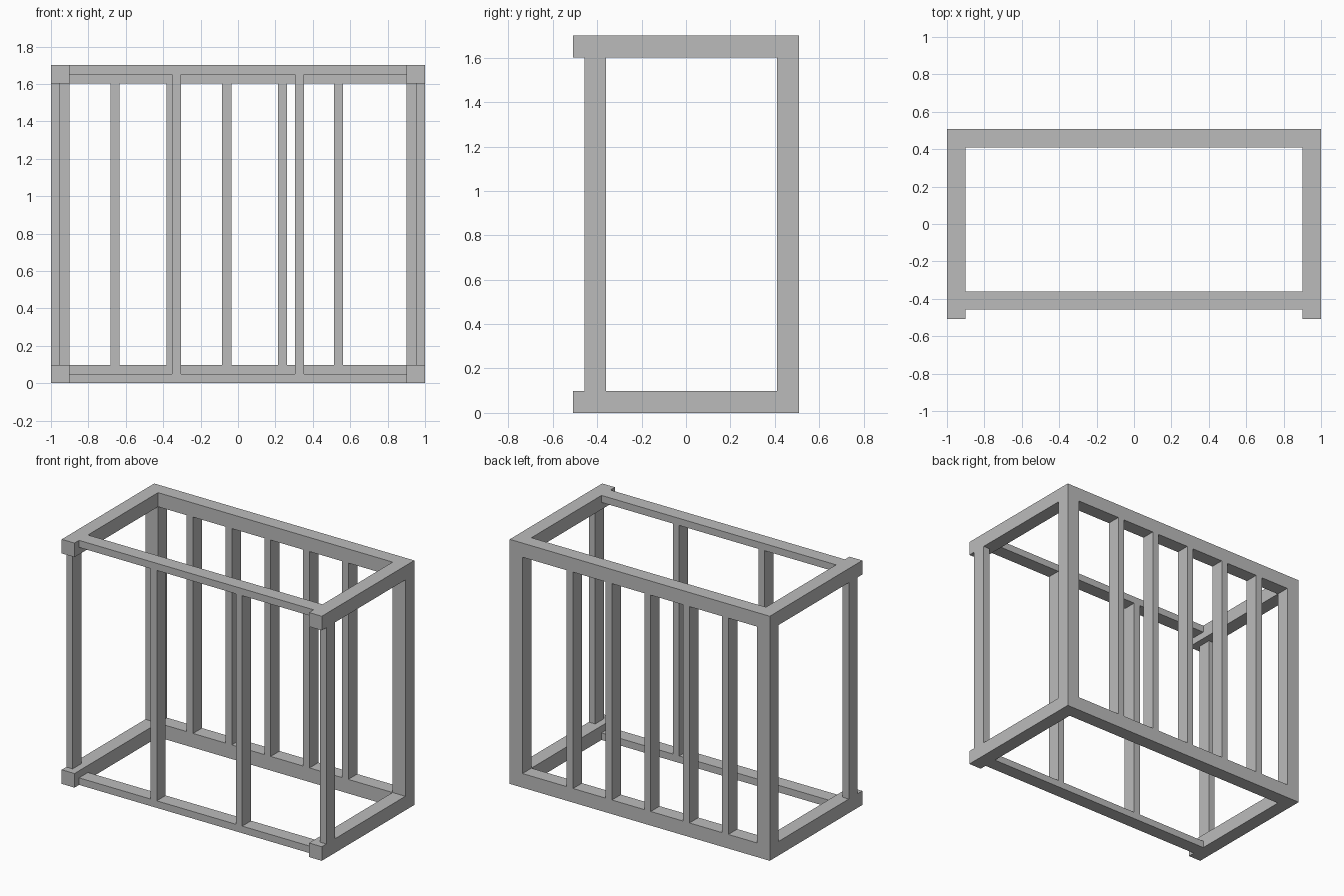
import bpy

cube = bpy.data.objects.get("Cube")
if cube:
    bpy.data.objects.remove(cube, do_unlink=True)

# One plain grey for the whole frame
grey = bpy.data.materials.new("plain grey")
grey.use_nodes = True
grey.diffuse_color = (0.5, 0.5, 0.5, 1)
grey.node_tree.nodes["Principled BSDF"].inputs["Base Color"].default_value = (0.5, 0.5, 0.5, 1)

X, Y, H = 1.0, 0.508, 1.7      # half width, half depth, height
T = 0.098                      # thick timber
S = T / 2                      # thin timber
BACK = Y - T                   # inner face of the back wall
FRONT = (-0.458, -0.458 + T)   # depth range of the front wall


def beam(name, x, y, z):
    """Box spanning the given (low, high) ranges."""
    bpy.ops.mesh.primitive_cube_add(
        size=1, location=[(a + b) / 2 for a, b in (x, y, z)])
    ob = bpy.context.object
    ob.name = name
    ob.scale = [b - a for a, b in (x, y, z)]
    bpy.ops.object.transform_apply(location=False, rotation=False, scale=True)
    ob.data.materials.append(grey)
    return ob


# Corner posts and side rails, mirrored left and right
for side, sx in (("left", 1), ("right", -1)):
    outer = sorted((sx * (X - T), sx * X))
    thin = sorted((sx * (X - S), sx * X))
    beam(f"{side}_back_post", outer, (BACK, Y), (0, H))
    beam(f"{side}_front_post", thin, FRONT, (T, H - T))
    beam(f"{side}_bottom_rail", outer, (-Y, BACK), (0, T))
    beam(f"{side}_top_rail", outer, (-Y, BACK), (H - T, H))
    # Front stud
    beam(f"{side}_front_stud", sorted((sx * 0.304, sx * 0.353)), FRONT, (S, H - S))

# Long rails: thick at the back, thin at the front
inner = (-X + T, X - T)
beam("back_bottom_rail", inner, (BACK, Y), (0, T))
beam("back_top_rail", inner, (BACK, Y), (H - T, H))
beam("front_bottom_rail", inner, FRONT, (0, S))
beam("front_top_rail", inner, FRONT, (H - S, H))

# Evenly spaced back studs
for i in range(5):
    c = -0.657 + i * 0.2985
    beam(f"back_stud_{i + 1}", (c - S / 2, c + S / 2), (BACK, Y), (T, H - T))
